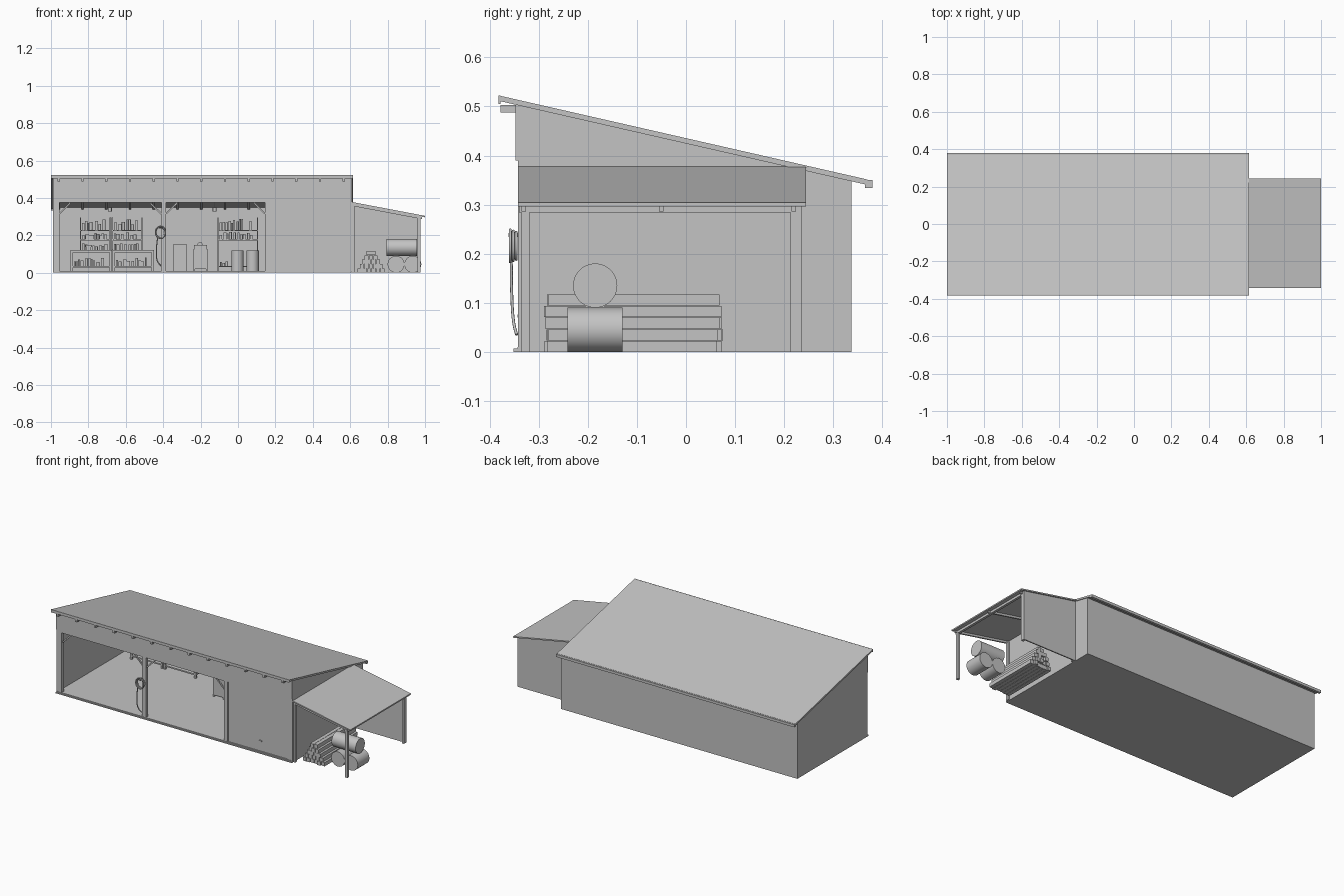
import bpy, bmesh, math, random
from mathutils import Vector

if "Cube" in bpy.data.objects:
    bpy.data.objects.remove(bpy.data.objects["Cube"])

random.seed(4)
grey = bpy.data.materials.new("light_grey")
grey.diffuse_color = (0.55, 0.55, 0.55, 1)
grey.use_nodes = True
grey.node_tree.nodes["Principled BSDF"].inputs["Base Color"].default_value = grey.diffuse_color


def finish(name, bm):
    bmesh.ops.recalc_face_normals(bm, faces=bm.faces)
    me = bpy.data.meshes.new(name)
    bm.to_mesh(me)
    bm.free()
    me.materials.append(grey)
    ob = bpy.data.objects.new(name, me)
    bpy.context.collection.objects.link(ob)
    return ob


def add_box(bm, x0, x1, y0, y1, z0, z1):
    vs = bmesh.ops.create_cube(bm, size=1)["verts"]
    for v in vs:
        v.co = ((x0 + x1) / 2 + v.co.x * (x1 - x0), (y0 + y1) / 2 + v.co.y * (y1 - y0),
                (z0 + z1) / 2 + v.co.z * (z1 - z0))


def boxes(name, *dims):
    bm = bmesh.new()
    for d in dims:
        add_box(bm, *d)
    return finish(name, bm)


def prism(name, pts, axis, a, b):
    """Extrude a yz profile along x, or an xz profile along y."""
    bm = bmesh.new()
    place = (lambda p: (a, p[0], p[1])) if axis == "x" else (lambda p: (p[0], a, p[1]))
    f = bm.faces.new([bm.verts.new(place(p)) for p in pts])
    ext = bmesh.ops.extrude_face_region(bm, geom=[f])["geom"]
    move = Vector((b - a, 0, 0)) if axis == "x" else Vector((0, b - a, 0))
    bmesh.ops.translate(bm, verts=[g for g in ext if isinstance(g, bmesh.types.BMVert)], vec=move)
    return finish(name, bm)


def cylinder(name, centre, r, length, axis="z", n=32):
    bm = bmesh.new()
    bmesh.ops.create_cone(bm, cap_ends=True, segments=n, radius1=r, radius2=r, depth=length)
    for v in bm.verts:
        x, y, z = v.co
        v.co = Vector({"z": (x, y, z), "y": (x, z, y), "x": (z, x, y)}[axis]) + Vector(centre)
    for f in bm.faces:
        f.smooth = len(f.verts) == 4
    return finish(name, bm)


def bar(name, p, q, w):
    """Square bar between two points."""
    p, q = Vector(p), Vector(q)
    bm = bmesh.new()
    add_box(bm, -w / 2, w / 2, -w / 2, w / 2, 0, (q - p).length)
    rot = (q - p).to_track_quat("Z", "Y")
    for v in bm.verts:
        v.co = rot @ v.co + p
    return finish(name, bm)


def tube(name, pts, r, cyclic=False):
    cu = bpy.data.curves.new(name, "CURVE")
    cu.dimensions = "3D"
    cu.bevel_depth, cu.bevel_resolution, cu.resolution_u = r, 2, 6
    cu.use_fill_caps = True
    sp = cu.splines.new("BEZIER")
    sp.bezier_points.add(len(pts) - 1)
    for bp, p in zip(sp.bezier_points, pts):
        bp.co = p
        bp.handle_left_type = bp.handle_right_type = "AUTO"
    sp.use_cyclic_u = cyclic
    cu.materials.append(grey)
    bpy.context.collection.objects.link(bpy.data.objects.new(name, cu))


def top(y):
    return 0.522 - 0.228 * (y + 0.38)


def under(y):
    return top(y) - 0.011


# Slab, back wall, side walls and partition
boxes("floor_slab", (-0.99, 0.61, -0.343, 0.337, 0, 0.01))
boxes("back_wall", (-0.99, 0.61, 0.327, 0.337, 0, under(0.337)))
for name, a, b in (("left_wall", -0.99, -0.98), ("right_wall", 0.6, 0.61), ("partition", 0.148, 0.158)):
    prism(name, [(-0.342, 0), (0.337, 0), (0.337, under(0.337)), (-0.342, under(-0.342))], "x", a, b)

# Front wall: header, posts, closed door
boxes("front_header", (-0.99, 0.61, -0.347, -0.33, 0.39, 0.503), (-0.99, 0.61, -0.342, -0.33, 0.375, 0.39))
boxes("front_posts", *[(a, b, -0.342, -0.32, 0, 0.376) for a, b in
                       ((-0.99, -0.955), (-0.41, -0.385), (0.145, 0.17), (0.575, 0.61))])
boxes("closed_door", (0.17, 0.575, -0.337, -0.327, 0.01, 0.376))
boxes("door_handle", (0.38, 0.4, -0.343, -0.337, 0.07, 0.076))
boxes("threshold", (-0.99, 0.61, -0.351, -0.342, 0, 0.007))

# Main roof with fascia, gutter and rafters
prism("main_roof", [(-0.38, top(-0.38)), (0.37, top(0.37)), (0.37, under(0.37)), (-0.38, under(-0.38))],
      "x", -1.0, 0.615)
boxes("front_fascia", (-1.0, 0.615, -0.382, -0.378, 0.505, 0.522))
boxes("back_gutter", (-1.0, 0.615, 0.365, 0.38, 0.334, 0.35))
for i in range(13):
    x = -0.965 + i * 0.127
    boxes("rafter_tail", (x, x + 0.012, -0.378, -0.345, 0.488, 0.503))
    prism("rafter", [(-0.33, under(-0.33)), (0.327, under(0.327)), (0.327, under(0.327) - 0.012),
                     (-0.33, under(-0.33) - 0.012)], "x", x, x + 0.012)

# Knee braces at the bay posts
for x, s in ((-0.955, 1), (-0.41, -1), (-0.385, 1), (0.145, -1)):
    bar("knee_brace", (x, -0.33, 0.315), (x + s * 0.058, -0.33, 0.372), 0.008)

# Cross brace on the back wall
bar("cross_brace", (-0.385, 0.322, 0.345), (-0.11, 0.322, 0.205), 0.005)
bar("cross_brace", (-0.385, 0.322, 0.205), (-0.11, 0.322, 0.345), 0.005)

# Hanging lamps
for x in (-0.685, -0.125):
    bar("lamp_cord", (x, 0, 0.345), (x, 0, under(0)), 0.003)
    cylinder("lamp", (x, 0, 0.338), 0.01, 0.022, n=12)


def goods(name, x0, x1, y, z, tall):
    """Row of boxes and jars standing on a shelf."""
    x = x0 + 0.005
    while x < x1 - 0.022:
        w, h = random.uniform(0.009, 0.018), random.uniform(0.5, 1) * tall
        if random.random() < 0.4:
            cylinder(name + "_jar", (x + w / 2, y, z + h / 2), w / 2, h, n=12)
        elif random.random() < 0.9:
            boxes(name + "_box", (x, x + w, y - 0.014, y + 0.014, z, z + h))
        x += w + random.choice((0.001, 0.002, 0.008))


# Work benches with lower shelf
for x0, x1 in ((-0.895, -0.675), (-0.67, -0.45)):
    legs = [(a, a + 0.012, b, b + 0.012, 0.01, 0.115) for a in (x0, x1 - 0.012) for b in (0.235, 0.313)]
    boxes("work_bench", (x0, x1, 0.23, 0.327, 0.108, 0.122), (x0, x1, 0.235, 0.325, 0.028, 0.036), *legs)
    goods("bench_goods", x0 + 0.012, x1 - 0.012, 0.27, 0.036, 0.045)
boxes("vice", (-0.81, -0.785, 0.24, 0.28, 0.122, 0.138), (-0.815, -0.78, 0.236, 0.25, 0.138, 0.148))

# Shelf racks above the benches and in the second bay
for x0, x1, z0 in ((-0.845, -0.68, 0.122), (-0.675, -0.51, 0.122), (-0.11, 0.108, 0.01)):
    boxes("shelf_rack", *[(a, a + 0.006, 0.275, 0.325, z0, 0.295) for a in (x0, x1 - 0.006)],
          *[(x0, x1, 0.275, 0.325, z, z + 0.006) for z in (0.173, 0.222)])
    for z in (0.179, 0.228):
        goods("shelf_goods", x0 + 0.006, x1 - 0.006, 0.295, z, 0.06 if z > 0.2 else 0.038)
    if z0 > 0.1:
        goods("shelf_goods", x0 + 0.006, x1 - 0.006, 0.295, 0.122, 0.035)
boxes("rack_low_shelf", (-0.11, 0.108, 0.275, 0.325, 0.03, 0.036))
goods("low_goods", -0.1, -0.04, 0.295, 0.036, 0.03)

# Cabinet, machine with round gauge, and drums
boxes("cabinet", (-0.348, -0.272, 0.26, 0.325, 0.01, 0.152))
boxes("machine", (-0.24, -0.16, 0.1, 0.17, 0.02, 0.125), (-0.235, -0.165, 0.105, 0.165, 0.125, 0.148),
      *[(a, a + 0.01, b, b + 0.01, 0.01, 0.02) for a in (-0.24, -0.17) for b in (0.1, 0.16)])
cylinder("machine_gauge", (-0.203, 0.13, 0.15), 0.014, 0.02, "y")
for x in (-0.003, 0.078):
    cylinder("standing_drum", (x, 0.22, 0.064), 0.033, 0.108)

# Hose coil on the post
hx = -0.415
for k, y in enumerate((-0.358, -0.352, -0.346)):
    r = 0.027 - 0.002 * k
    tube("hose_coil", [(hx + r * math.cos(a), y, 0.216 + 1.2 * r * math.sin(a))
                       for a in (i * math.pi / 4 for i in range(8))], 0.003, True)
tube("hose_tail", [(hx - 0.015, -0.356, 0.19), (hx - 0.021, -0.355, 0.12), (hx - 0.015, -0.351, 0.06),
                   (hx + 0.005, -0.345, 0.035)], 0.003)
boxes("hose_hook", (hx - 0.005, hx + 0.008, -0.362, -0.335, 0.234, 0.242))

# Lean-to: roof, back wall, beam, rafters and posts
prism("lean_to_roof", [(0.61, 0.378), (1.0, 0.304), (1.0, 0.296), (0.61, 0.37)], "y", -0.342, 0.244)
prism("lean_to_back_wall", [(0.61, 0), (0.975, 0), (0.975, 0.301), (0.61, 0.37)], "y", 0.229, 0.236)
boxes("lean_to_beam", (0.96, 0.975, -0.34, 0.229, 0.284, 0.298))
boxes("lean_to_posts", *[(a, b, c, c + 0.016, 0, 0.298) for a, b, c in
                         ((0.96, 0.975, -0.335), (0.96, 0.975, 0.213))])
boxes("wall_posts", *[(0.61, 0.622, c, c + 0.016, 0, 0.366) for c in (-0.335, 0.213)])
for y in (-0.335, -0.055, 0.215):
    prism("lean_to_rafter", [(0.61, 0.37), (0.985, 0.299), (0.985, 0.286), (0.61, 0.357)], "y", y, y + 0.009)

# Timber stack, five layers
for row in range(5):
    for i in range(6 - row):
        x = 0.64 + 0.012 * row + i * 0.0243
        a, b = random.uniform(-0.29, -0.28), random.uniform(0.058, 0.075)
        boxes("timber", (x, x + 0.0225, a, b, row * 0.0236, row * 0.0236 + 0.0225))

# Three lying drums
cylinder("lower_drum", (0.845, -0.185, 0.045), 0.045, 0.112, "y", 48)
cylinder("lower_drum", (0.935, -0.185, 0.045), 0.045, 0.112, "y", 48)
cylinder("upper_drum", (0.876, -0.185, 0.135), 0.045, 0.162, "x", 48)
